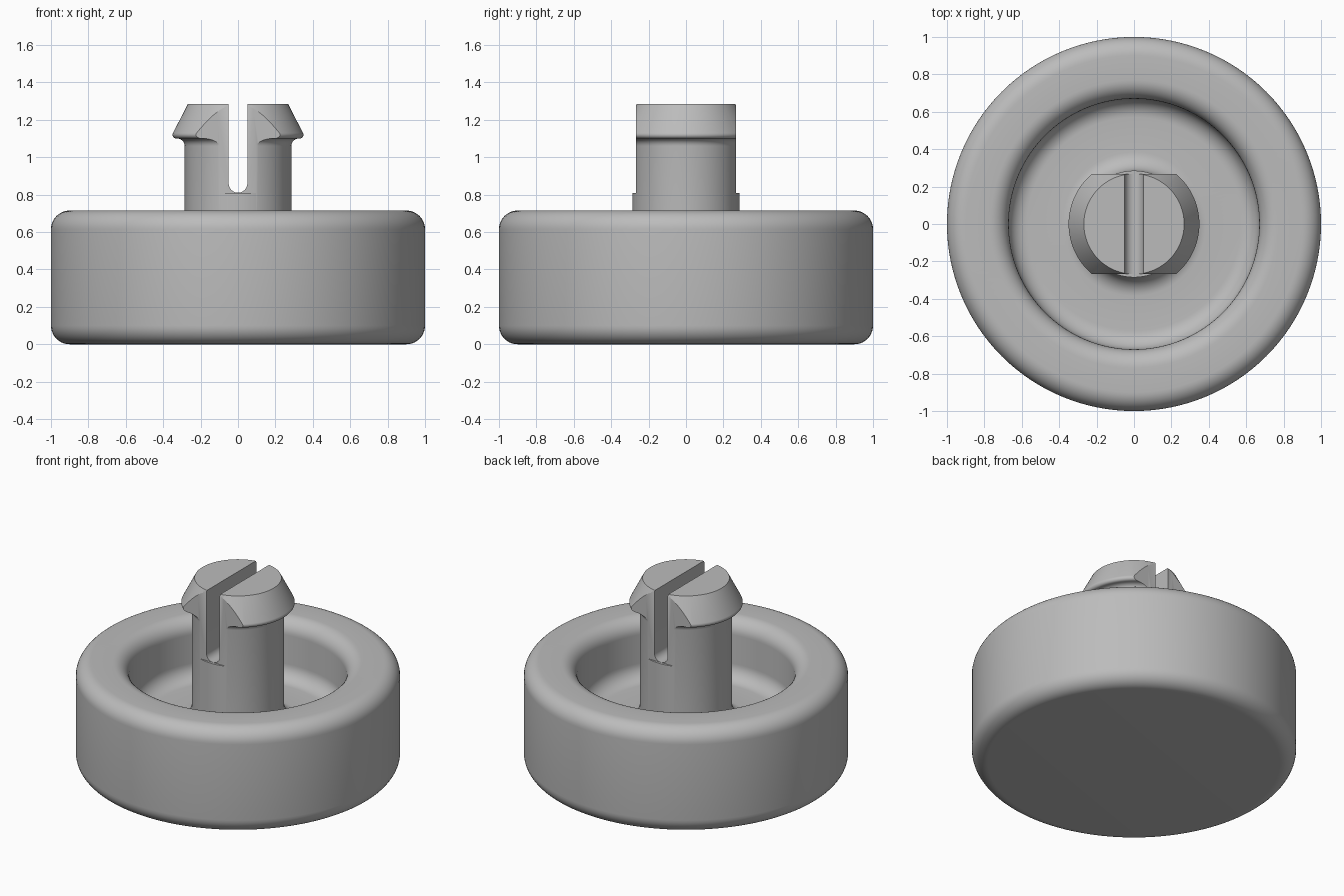
import bpy, bmesh
from math import sin, cos, pi, radians
from mathutils import Matrix

old = bpy.data.objects.get("Cube")
if old:
    bpy.data.objects.remove(old, do_unlink=True)

grey = bpy.data.materials.new("plain grey")
grey.use_nodes = True
colour = (0.5, 0.5, 0.5, 1)
grey.diffuse_color = colour
grey.node_tree.nodes["Principled BSDF"].inputs["Base Color"].default_value = colour


def arc(cx, cz, r, start, end, steps=10):
    """Points of a fillet in the profile plane, angles in degrees."""
    angles = [radians(start + (end - start) * i / steps) for i in range(steps + 1)]
    return [(cx + r * cos(a), cz + r * sin(a)) for a in angles]


def add_object(name, bm):
    bmesh.ops.recalc_face_normals(bm, faces=bm.faces)
    mesh = bpy.data.meshes.new(name)
    bm.to_mesh(mesh)
    bm.free()
    mesh.materials.append(grey)
    obj = bpy.data.objects.new(name, mesh)
    bpy.context.collection.objects.link(obj)
    return obj


def lathe(name, profile, segments=128):
    bm = bmesh.new()
    verts = [bm.verts.new((r, 0, z)) for r, z in profile]
    edges = [bm.edges.new(pair) for pair in zip(verts, verts[1:])]
    bmesh.ops.spin(bm, geom=verts + edges, axis=(0, 0, 1), cent=(0, 0, 0),
                   angle=2 * pi, steps=segments, use_merge=True)
    bmesh.ops.remove_doubles(bm, verts=bm.verts, dist=1e-5)
    return add_object(name, bm)


def smooth(obj):
    bpy.ops.object.select_all(action='DESELECT')
    obj.select_set(True)
    bpy.context.view_layer.objects.active = obj
    bpy.ops.object.shade_smooth_by_angle(angle=radians(30))


def cut(target, cutter):
    mod = target.modifiers.new("cut", 'BOOLEAN')
    mod.operation = 'DIFFERENCE'
    mod.solver = 'EXACT'
    mod.object = cutter
    bpy.context.view_layer.objects.active = target
    bpy.ops.object.modifier_apply(modifier=mod.name)
    bpy.data.objects.remove(cutter, do_unlink=True)


top, floor, fillet = 0.715, 0.32, 0.1
post_r, recess_r = 0.285, 0.67

# Rounded wheel with a filleted recess that sweeps up to the post
wheel = lathe("wheel", [(0, 0)]
              + arc(1 - fillet, fillet, fillet, -90, 0)
              + arc(1 - fillet, top - fillet, fillet, 0, 90)
              + arc(recess_r + fillet, top - fillet, fillet, 90, 180)
              + arc(recess_r - fillet, floor + fillet, fillet, 0, -90)
              + arc(post_r + fillet, floor + fillet, fillet, -90, -180))
smooth(wheel)

# Post with a flared snap-fit head
head_top = 1.285
post = lathe("clip_post", [(0, floor), (post_r, floor)]
             + arc(post_r + 0.04, 1.06, 0.04, 180, 90, 6)
             + arc(0.33, 1.12, 0.02, -90, 30, 6)
             + [(0.268, head_top), (0, head_top)])

# Flats on the front and back of the upper post
flat_y, flat_z = 0.268, 0.81
for side in (-1, 1):
    bm = bmesh.new()
    bmesh.ops.create_cube(bm, size=1, matrix=Matrix.Translation((0, side * (flat_y + 0.5), flat_z + 0.5)))
    cut(post, add_object("flat_cutter", bm))

# Round-bottomed slot splitting the head into two prongs
slot = 0.05
bm = bmesh.new()
outline = [(-slot, 1.5)] + arc(0, flat_z + slot, slot, 180, 360, 16) + [(slot, 1.5)]
face = bm.faces.new([bm.verts.new((x, -0.5, z)) for x, z in outline])
side_wall = bmesh.ops.extrude_face_region(bm, geom=[face])
bmesh.ops.translate(bm, vec=(0, 1, 0),
                    verts=[v for v in side_wall["geom"] if isinstance(v, bmesh.types.BMVert)])
cut(post, add_object("slot_cutter", bm))
smooth(post)
